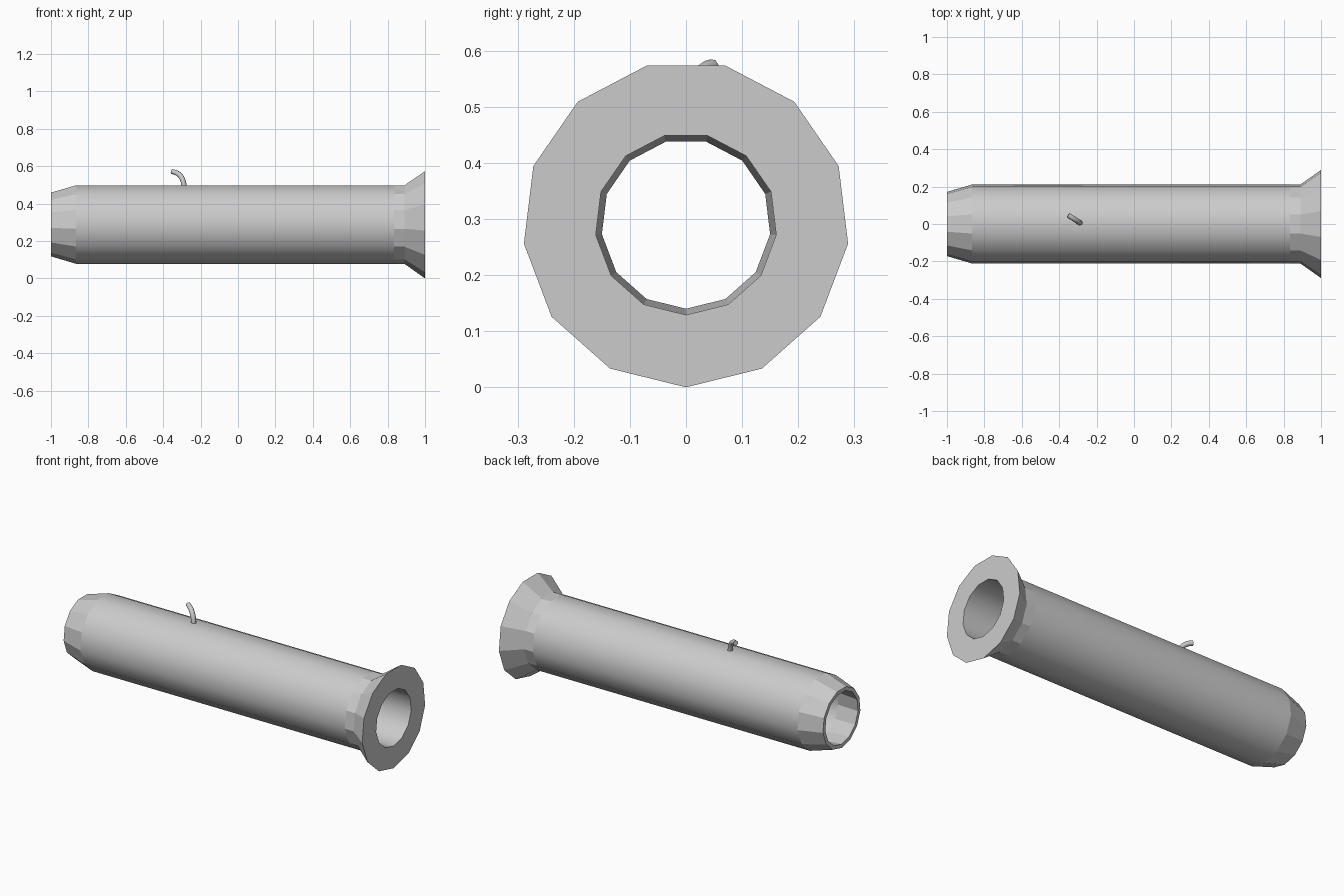
import bpy, bmesh, math

if "Cube" in bpy.data.objects:
    bpy.data.objects.remove(bpy.data.objects["Cube"])

SIDES = 13
CZ = 0.291  # height of the tube axis


def finish(name, bm):
    bmesh.ops.recalc_face_normals(bm, faces=bm.faces)
    mesh = bpy.data.meshes.new(name)
    bm.to_mesh(mesh)
    bm.free()
    obj = bpy.data.objects.new(name, mesh)
    bpy.context.collection.objects.link(obj)
    return obj


def lathe_x(name, profile, smooth_bands):
    """Revolve a closed (x, radius) profile round the tube axis."""
    bm = bmesh.new()
    rings = []
    for x, r in profile:
        ring = []
        for k in range(SIDES):
            a = 2 * math.pi * k / SIDES
            ring.append(bm.verts.new((x, r * math.sin(a), CZ - r * math.cos(a))))
        rings.append(ring)
    for i, a in enumerate(rings):
        b = rings[(i + 1) % len(rings)]
        for k in range(SIDES):
            n = (k + 1) % SIDES
            f = bm.faces.new((a[k], a[n], b[n], b[k]))
            f.smooth = i in smooth_bands
    # crisp creases wherever a smooth band meets a flat one
    for e in bm.edges:
        if len({f.smooth for f in e.link_faces}) > 1:
            e.smooth = False
    return finish(name, bm)


# Hollow barrel: tapered end, smooth body, flat collar, flared mouth, bore
lathe_x("barrel", [
    (-1.0, 0.173), (-0.865, 0.213), (0.835, 0.213), (0.89, 0.213),
    (1.0, 0.291), (1.0, 0.162), (-0.865, 0.162), (-1.0, 0.151),
], smooth_bands={1, 5})

# Curved fuse on top of the barrel
curve = bpy.data.curves.new("fuse_path", 'CURVE')
curve.dimensions = '3D'
curve.bevel_depth = 0.014
curve.bevel_resolution = 2
curve.resolution_u = 8
curve.use_fill_caps = True
spline = curve.splines.new('BEZIER')
spline.bezier_points.add(1)
start, end = spline.bezier_points
start.co = (-0.288, 0.006, 0.48)
start.handle_left = (-0.288, 0.006, 0.44)
start.handle_right = (-0.288, 0.006, 0.54)
end.co = (-0.352, 0.047, 0.571)
end.handle_left = (-0.315, 0.023, 0.567)
end.handle_right = (-0.38, 0.065, 0.574)
fuse = bpy.data.objects.new("fuse", curve)
bpy.context.collection.objects.link(fuse)
bpy.context.view_layer.objects.active = fuse
fuse.select_set(True)
bpy.ops.object.convert(target='MESH')
bpy.ops.object.shade_smooth_by_angle(angle=math.radians(50))
